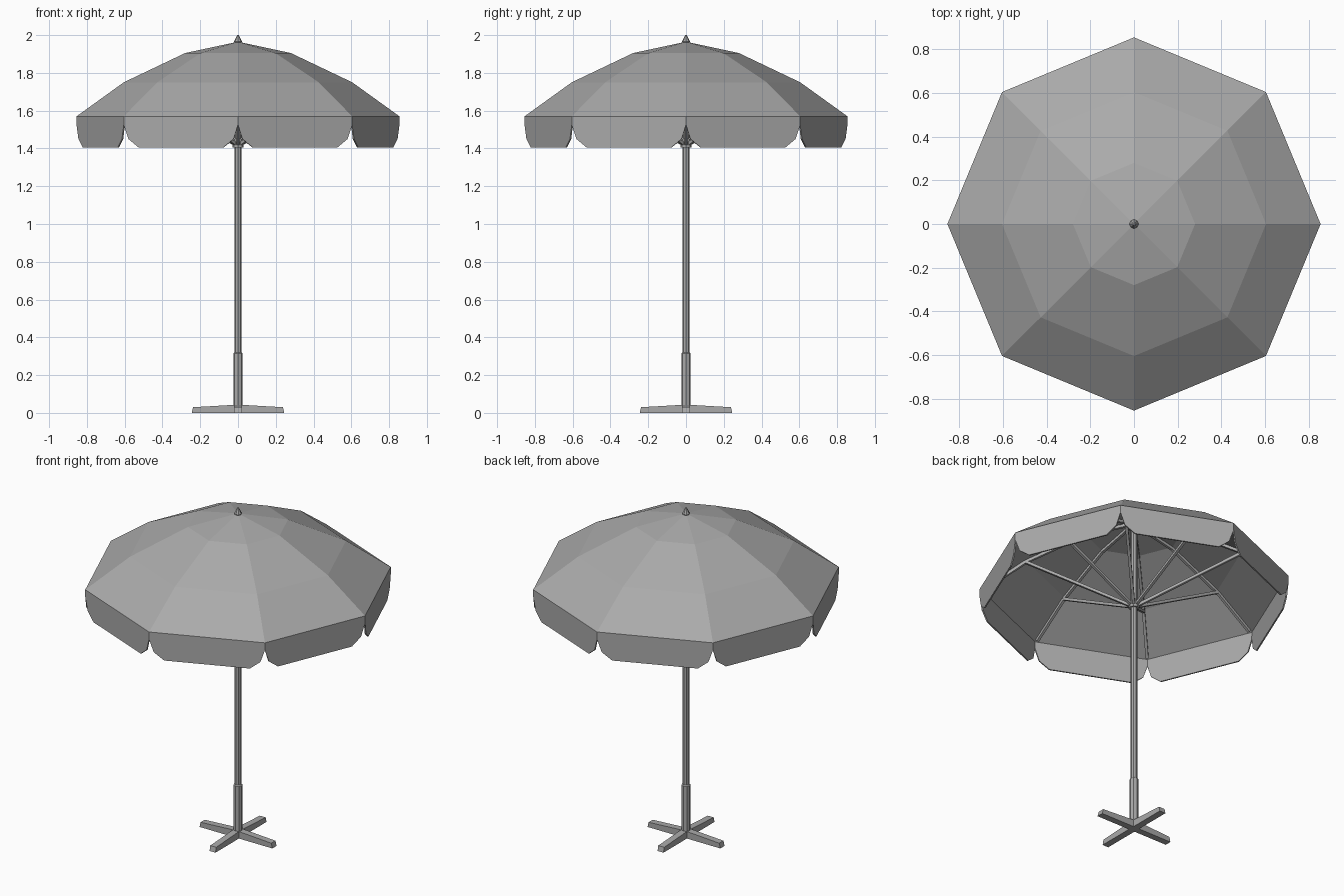
import bpy, bmesh
from math import cos, sin, pi
from mathutils import Vector, Matrix

cube = bpy.data.objects.get("Cube")
if cube:
    bpy.data.objects.remove(cube, do_unlink=True)

grey = bpy.data.materials.new("plain grey")
grey.use_nodes = True
grey.diffuse_color = (0.4, 0.4, 0.4, 1)
grey.node_tree.nodes["Principled BSDF"].inputs["Base Color"].default_value = (0.4, 0.4, 0.4, 1)

SIDES = 8
CANOPY = [(0.855, 1.57), (0.605, 1.75), (0.28, 1.905)]
TIP = (0, 1.965)


def polar(r, z, k):
    a = 2 * pi * k / SIDES
    return Vector((r * cos(a), r * sin(a), z))


def finish(name, bm, fix_normals=True):
    if fix_normals:
        bmesh.ops.recalc_face_normals(bm, faces=bm.faces)
    mesh = bpy.data.meshes.new(name)
    bm.to_mesh(mesh)
    bm.free()
    mesh.materials.append(grey)
    obj = bpy.data.objects.new(name, mesh)
    bpy.context.collection.objects.link(obj)
    return obj


def turned(name, profile):
    """Capped eight-sided solid from (radius, height) pairs."""
    bm = bmesh.new()
    rings = [[bm.verts.new(polar(r, z, k)) for k in range(SIDES)] for r, z in profile]
    for low, high in zip(rings, rings[1:]):
        for k in range(SIDES):
            n = (k + 1) % SIDES
            bm.faces.new((low[k], low[n], high[n], high[k]))
    bm.faces.new(rings[0][::-1])
    bm.faces.new(rings[-1])
    return finish(name, bm)


def add_bar(bm, start, end, side, width):
    """Square bar between two points, kept level along the side direction."""
    along = (end - start).normalized()
    up = along.cross(side).normalized()
    h = width / 2
    corners = [side * a + up * b for a, b in ((-h, -h), (h, -h), (h, h), (-h, h))]
    first = [bm.verts.new(start + c) for c in corners]
    last = [bm.verts.new(end + c) for c in corners]
    bm.faces.new(first)
    bm.faces.new(last)
    for i in range(4):
        j = (i + 1) % 4
        bm.faces.new((first[i], first[j], last[j], last[i]))


def spokes(name, path, width):
    """The same radial run of bars at every corner."""
    bm = bmesh.new()
    for k in range(SIDES):
        side = polar(1, 0, k + SIDES / 4)
        for (r0, z0), (r1, z1) in zip(path, path[1:]):
            add_bar(bm, polar(r0, z0, k), polar(r1, z1, k), side, width)
    return finish(name, bm)


# Canopy with hanging valance flaps
bm = bmesh.new()
rings = [[bm.verts.new(polar(r, z, k)) for k in range(SIDES)] for r, z in CANOPY]
apex = bm.verts.new((0, 0, TIP[1]))
rim_r, rim_z = CANOPY[0]
slit = [bm.verts.new(polar(rim_r, 1.525, k)) for k in range(SIDES)]
for k in range(SIDES):
    n = (k + 1) % SIDES
    for low, high in zip(rings, rings[1:]):
        bm.faces.new((low[k], low[n], high[n], high[k]))
    bm.faces.new((rings[-1][k], rings[-1][n], apex))
    a, b = polar(rim_r, 0, k), polar(rim_r, 0, n)
    hem = [bm.verts.new(a.lerp(b, t) + Vector((0, 0, z)))
           for t, z in ((0.04, 1.45), (0.13, 1.405), (0.87, 1.405), (0.96, 1.45))]
    bm.faces.new([rings[0][k], slit[k]] + hem + [slit[n], rings[0][n]])
canopy = finish("canopy", bm, fix_normals=False)
solid = canopy.modifiers.new("cloth thickness", "SOLIDIFY")
solid.thickness = 0.008
solid.offset = -1

# Frame under the cloth
spokes("ribs", [(0.83, 1.566)] + [(r - 0.005, z - 0.02) for r, z in CANOPY[1:]] + [(0.02, 1.94)], 0.016)
spokes("struts", [(0.022, 1.425), (0.6, 1.73)], 0.016)
turned("runner", [(0.03, 1.405), (0.03, 1.44), (0.022, 1.45)])
turned("top_hub", [(0.035, 1.915), (0.035, 1.945)])

# Pole, sleeve and finial
turned("pole", [(0.019, 0.02), (0.019, 1.95)])
turned("pole_sleeve", [(0.025, 0.005), (0.025, 0.315), (0.019, 0.32)])
turned("finial", [(0.014, 1.95), (0.021, 1.965), (0.012, 1.985), (0.004, 2.0)])

# Crossed feet
half = [(0.245, 0), (0.238, 0.03), (0.03, 0.042)]
outline = half + [(-x, z) for x, z in reversed(half)]
for name, turn in (("foot_across", 0), ("foot_along", pi / 2)):
    bm = bmesh.new()
    face = bm.faces.new([bm.verts.new((x, -0.02, z)) for x, z in outline])
    new = bmesh.ops.extrude_face_region(bm, geom=[face])["geom"]
    bmesh.ops.translate(bm, vec=(0, 0.04, 0), verts=[v for v in new if isinstance(v, bmesh.types.BMVert)])
    bmesh.ops.transform(bm, matrix=Matrix.Rotation(turn, 4, "Z"), verts=bm.verts)
    finish(name, bm)
